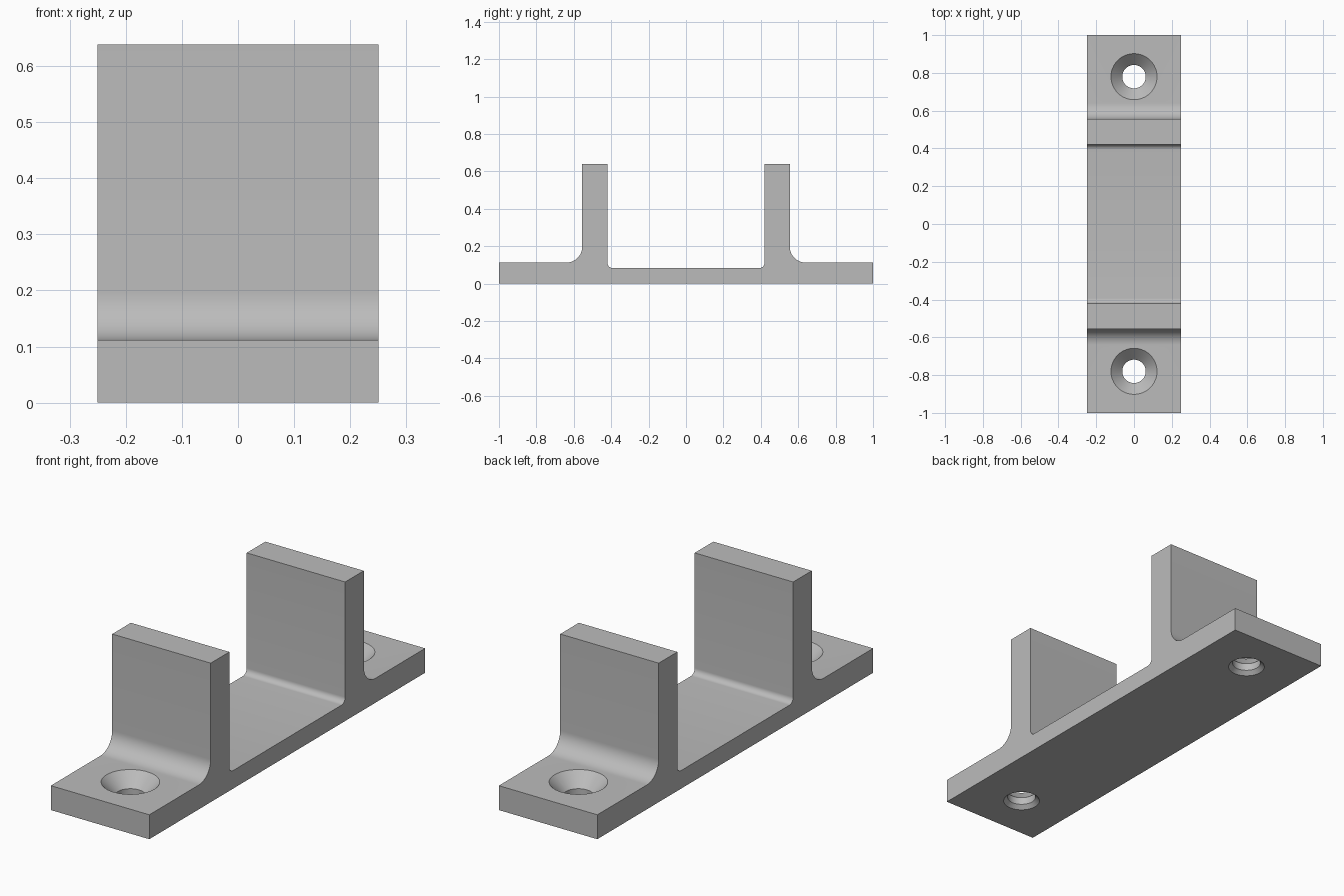
import bpy, bmesh
from math import pi, sin, cos
from mathutils import Vector

cube = bpy.data.objects.get("Cube")
if cube:
    bpy.data.objects.remove(cube, do_unlink=True)

HALF_WIDTH = 0.25
FLOOR, FLANGE, TOP = 0.083, 0.112, 0.638
WALL_IN, WALL_OUT = 0.42, 0.555
HOLE_Y = 0.78

grey = bpy.data.materials.new("plain_grey")
grey.use_nodes = True
colour = (0.5, 0.5, 0.5, 1)
grey.diffuse_color = colour
grey.node_tree.nodes["Principled BSDF"].inputs["Base Color"].default_value = colour


def make_object(name, bm):
    bmesh.ops.recalc_face_normals(bm, faces=bm.faces)
    mesh = bpy.data.meshes.new(name)
    bm.to_mesh(mesh)
    bm.free()
    mesh.materials.append(grey)
    obj = bpy.data.objects.new(name, mesh)
    bpy.context.collection.objects.link(obj)
    return obj


def arc(y, z, radius, start, end, steps):
    """Points of a fillet around a centre in the side plane."""
    angles = [start + (end - start) * i / steps for i in range(steps + 1)]
    return [(y + radius * cos(a), z + radius * sin(a)) for a in angles]


# Bracket body: half a side profile, mirrored and extruded across the width
r_in, r_out = 0.027, 0.085
half = arc(WALL_IN - r_in, FLOOR + r_in, r_in, -pi / 2, 0, 8)
half += [(WALL_IN, TOP), (WALL_OUT, TOP)]
half += arc(WALL_OUT + r_out, FLANGE + r_out, r_out, pi, 1.5 * pi, 14)
half += [(1, FLANGE), (1, 0)]
profile = half + [(-y, z) for y, z in reversed(half)]
bm = bmesh.new()
face = bm.faces.new([bm.verts.new((-HALF_WIDTH, y, z)) for y, z in profile])
extruded = bmesh.ops.extrude_face_region(bm, geom=[face])["geom"]
bmesh.ops.translate(bm, vec=(2 * HALF_WIDTH, 0, 0),
                    verts=[v for v in extruded if isinstance(v, bmesh.types.BMVert)])
bracket = make_object("mounting_bracket", bm)

# Countersunk screw holes: a turned cutter, chamfered at the underside
turned = [(0, -0.02), (0.08, -0.02), (0.08, 0), (0.062, 0.018), (0.062, 0.052),
          (0.122, FLANGE), (0.122, 0.15), (0, 0.15)]
cutters = []
for side in (-1, 1):
    bm = bmesh.new()
    centre = Vector((0, side * HOLE_Y, 0))
    verts = [bm.verts.new(centre + Vector((r, 0, z))) for r, z in turned]
    edges = [bm.edges.new(pair) for pair in zip(verts, verts[1:])]
    bmesh.ops.spin(bm, geom=verts + edges, cent=centre, axis=(0, 0, 1),
                   angle=2 * pi, steps=48)
    bmesh.ops.remove_doubles(bm, verts=bm.verts, dist=0.0001)
    cutter = make_object("screw_hole_cutter", bm)
    cutter.hide_render = True
    cutters.append(cutter)
    cut = bracket.modifiers.new("screw_hole", 'BOOLEAN')
    cut.operation = 'DIFFERENCE'
    cut.solver = 'EXACT'
    cut.object = cutter

# Apply the cuts, then shade with crisp edges
bpy.ops.object.select_all(action='DESELECT')
bpy.context.view_layer.objects.active = bracket
bracket.select_set(True)
for name in [m.name for m in bracket.modifiers]:
    bpy.ops.object.modifier_apply(modifier=name)
for cutter in cutters:
    bpy.data.objects.remove(cutter, do_unlink=True)
bpy.ops.object.shade_smooth_by_angle(angle=pi / 7)
